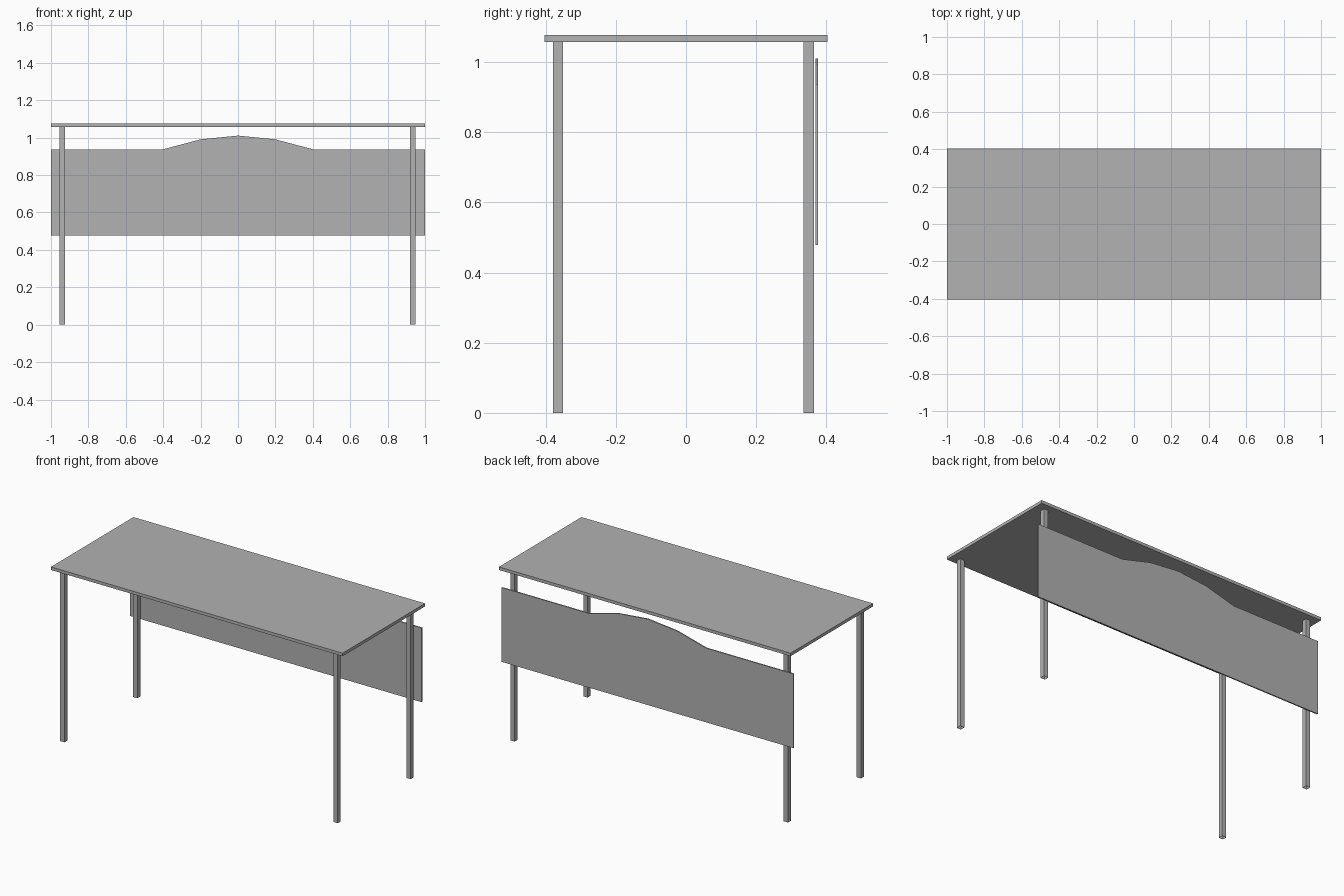
import bpy, bmesh
from mathutils import Vector

cube = bpy.data.objects.get("Cube")
if cube:
    bpy.data.objects.remove(cube, do_unlink=True)

# Single flat grey for the whole desk
GREY = (0.445, 0.445, 0.445, 1)
grey = bpy.data.materials.new("grey")
grey.use_nodes = True
grey.diffuse_color = GREY
grey.node_tree.nodes["Principled BSDF"].inputs["Base Color"].default_value = GREY


def finish(name, bm):
    bmesh.ops.recalc_face_normals(bm, faces=bm.faces)
    mesh = bpy.data.meshes.new(name)
    bm.to_mesh(mesh)
    bm.free()
    mesh.materials.append(grey)
    obj = bpy.data.objects.new(name, mesh)
    bpy.context.collection.objects.link(obj)
    return obj


def box(name, low, high, open_bottom=False):
    low, high = Vector(low), Vector(high)
    bm = bmesh.new()
    bmesh.ops.create_cube(bm, size=1)
    bmesh.ops.scale(bm, vec=high - low, verts=bm.verts)
    bmesh.ops.translate(bm, vec=(low + high) / 2, verts=bm.verts)
    if open_bottom:
        ends = [f for f in bm.faces if f.normal.z < -0.5]
        bmesh.ops.delete(bm, geom=ends, context="FACES_ONLY")
    return finish(name, bm)


# Table top
UNDERSIDE = 1.058
box("table_top", (-1, -0.404, UNDERSIDE), (1, 0.404, 1.077))

# Four square legs, open at the foot
LEG = 0.029
for side, x in (("left", 0.935), ("right", -0.94)):
    for end, y in (("front", -0.365), ("back", 0.35)):
        box(f"{end}_{side}_leg", (x - LEG / 2, y - LEG / 2, 0),
            (x + LEG / 2, y + LEG / 2, UNDERSIDE), open_bottom=True)

# Modesty panel with a raised centre, extruded from a mirrored outline
half = [(1, 0.478), (1, 0.938), (0.4, 0.938), (0.2, 0.991)]
outline = half + [(0, 1.011)] + [(-x, z) for x, z in reversed(half)]
bm = bmesh.new()
face = bm.faces.new([bm.verts.new((x, 0.369, z)) for x, z in outline])
extruded = bmesh.ops.extrude_face_region(bm, geom=[face], use_keep_orig=True)
moved = [v for v in extruded["geom"] if isinstance(v, bmesh.types.BMVert)]
bmesh.ops.translate(bm, vec=(0, 0.008, 0), verts=moved)
finish("modesty_panel", bm)
